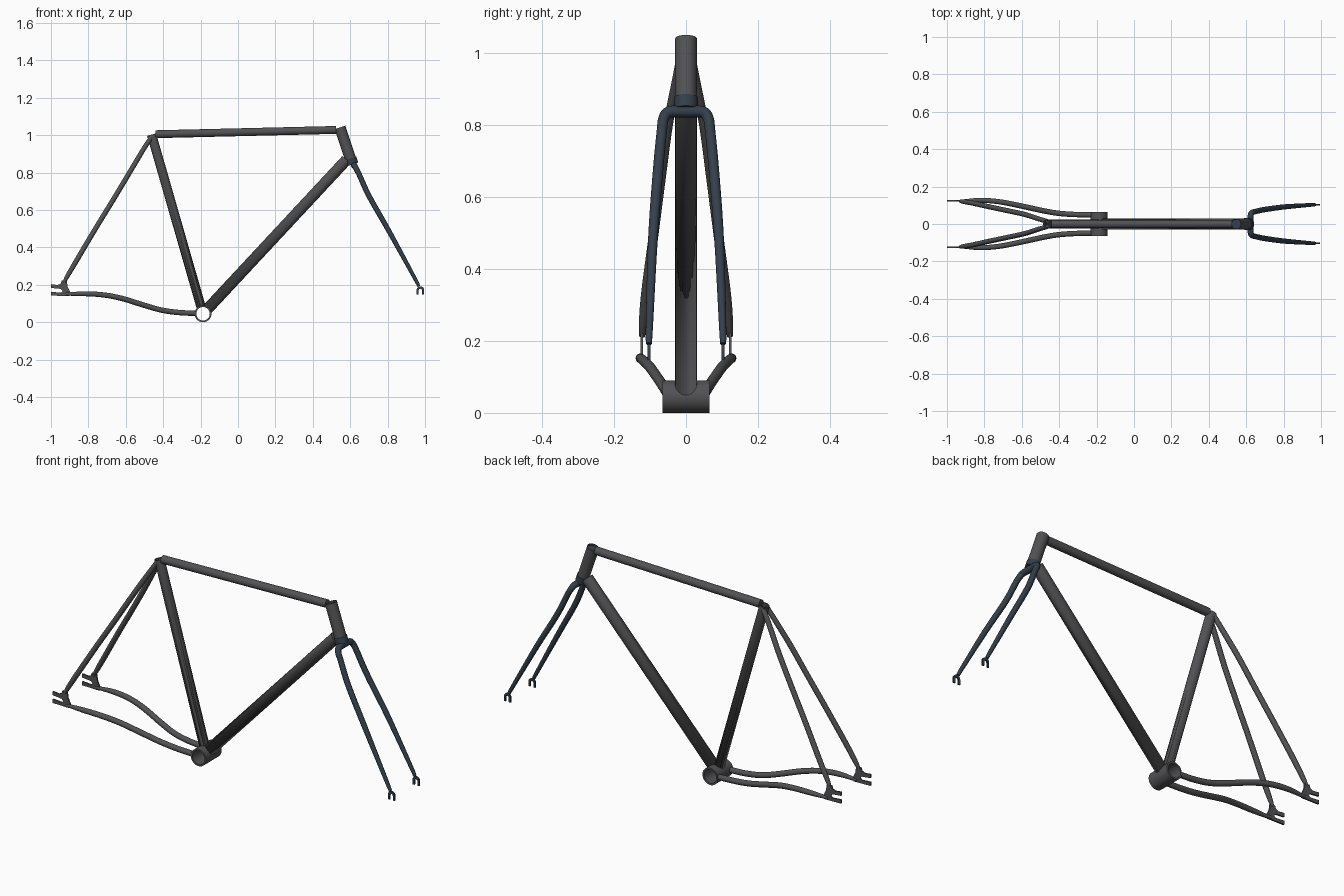
import bpy, bmesh, math
from mathutils import Vector

if "Cube" in bpy.data.objects:
    bpy.data.objects.remove(bpy.data.objects["Cube"])


def material(name, rgb):
    m = bpy.data.materials.new(name)
    m.diffuse_color = (*rgb, 1)
    m.use_nodes = True
    m.node_tree.nodes["Principled BSDF"].inputs["Base Color"].default_value = m.diffuse_color
    return m


GREY = material("frame_grey", (0.085, 0.085, 0.09))
BLUE = material("fork_blue", (0.035, 0.05, 0.07))


def finish(name, bm, mat):
    bmesh.ops.recalc_face_normals(bm, faces=bm.faces[:])
    me = bpy.data.meshes.new(name)
    bm.to_mesh(me)
    bm.free()
    me.materials.append(mat)
    ob = bpy.data.objects.new(name, me)
    bpy.context.collection.objects.link(ob)
    bpy.ops.object.select_all(action='DESELECT')
    ob.select_set(True)
    bpy.context.view_layer.objects.active = ob
    bpy.ops.object.shade_smooth_by_angle(angle=math.radians(35))
    return ob


def skin(bm, rings, closed):
    n = len(rings[0])
    pairs = list(zip(rings, rings[1:])) + ([(rings[-1], rings[0])] if closed else [])
    for a, b in pairs:
        for i in range(n):
            j = (i + 1) % n
            bm.faces.new((a[i], a[j], b[j], b[i]))
    if not closed:
        bm.faces.new(rings[0])
        bm.faces.new(rings[-1])


def smooth_path(pts, steps):
    """Catmull-Rom through (x, y, z, radius) points."""
    p = [Vector(q) for q in pts]
    p = [2 * p[0] - p[1]] + p + [2 * p[-1] - p[-2]]
    out = []
    for a, b, c, d in zip(p, p[1:], p[2:], p[3:]):
        for k in range(steps):
            t = k / steps
            out.append(0.5 * (2 * b + (c - a) * t + (2 * a - 5 * b + 4 * c - d) * t * t
                              + (3 * b - a - 3 * c + d) * t ** 3))
    return out + [p[-2]]


def sweep(name, pts, mat, steps=5, sides=20):
    path = smooth_path(pts, steps)
    pos = [q.to_3d() if len(q) == 3 else Vector(q[:3]) for q in path]
    bm, rings, t0, u = bmesh.new(), [], None, None
    for i, c in enumerate(pos):
        t = (pos[min(i + 1, len(pos) - 1)] - pos[max(i - 1, 0)]).normalized()
        u = t.orthogonal().normalized() if u is None else t0.rotation_difference(t) @ u
        t0, v = t, t.cross(u)
        rings.append([bm.verts.new(c + path[i][3] * (u * math.cos(a) + v * math.sin(a)))
                      for a in (2 * math.pi * k / sides for k in range(sides))])
    skin(bm, rings, False)
    return finish(name, bm, mat)


def tube(name, a, b, r, mat, bore=None, sides=32):
    """Straight round tube; with a bore it is open at both ends."""
    a, b = Vector(a), Vector(b)
    t = (b - a).normalized()
    u = t.orthogonal().normalized()
    v = t.cross(u)
    bm = bmesh.new()
    prof = [(a, r), (b, r)] + ([(b, bore), (a, bore)] if bore else [])
    rings = [[bm.verts.new(c + q * (u * math.cos(w) + v * math.sin(w)))
              for w in (2 * math.pi * k / sides for k in range(sides))] for c, q in prof]
    skin(bm, rings, bool(bore))
    return finish(name, bm, mat)


def plate(name, outline, y, thick, mat):
    bm = bmesh.new()
    f = bm.faces.new([bm.verts.new((x, y - thick / 2, z)) for x, z in outline])
    ext = bmesh.ops.extrude_face_region(bm, geom=[f])
    bmesh.ops.translate(bm, vec=(0, thick, 0),
                        verts=[g for g in ext["geom"] if isinstance(g, bmesh.types.BMVert)])
    return finish(name, bm, mat)


# Bottom bracket shell
BB = Vector((-0.187, 0, 0.045))
tube("bottom_bracket", BB - Vector((0, 0.065, 0)), BB + Vector((0, 0.065, 0)), 0.045, GREY, 0.036, 40)

# Main triangle
HT, HB = Vector((0.545, 0, 1.041)), Vector((0.602, 0, 0.872))
ST = Vector((-0.462, 0, 1.003))
tube("head_tube", HB, HT, 0.03, GREY, 0.026)
seat = tube("seat_tube", BB + (ST - BB).normalized() * 0.02, ST, 0.025, GREY, 0.02)
down_end = Vector((0.58, 0, 0.868))
down = tube("down_tube", BB + (down_end - BB).normalized() * 0.02, down_end, 0.03, GREY)
tube("top_tube", (-0.441, 0, 1.005), (0.525, 0, 1.028), 0.021, GREY)

# Bore the shell opening out of the tubes that meet it
cutter = tube("bore_cutter", BB - Vector((0, 0.2, 0)), BB + Vector((0, 0.2, 0)), 0.037, GREY, None, 40)
cutter.hide_render = True
for ob in (seat, down):
    m = ob.modifiers.new("bore", 'BOOLEAN')
    m.operation, m.object, m.solver = 'DIFFERENCE', cutter, 'EXACT'
    bpy.context.view_layer.objects.active = ob
    bpy.ops.object.modifier_apply(modifier=m.name)
bpy.data.objects.remove(cutter)

# Stays and dropouts, both sides
chain = [(-0.225, 0.049, 0.047, 0.0145), (-0.32, 0.051, 0.052, 0.0145), (-0.41, 0.058, 0.065, 0.0145),
         (-0.5, 0.074, 0.09, 0.0145), (-0.62, 0.1, 0.127, 0.0145), (-0.72, 0.119, 0.146, 0.014),
         (-0.82, 0.127, 0.152, 0.013), (-0.92, 0.123, 0.15, 0.008)]
stay = [(-0.462, 0.014, 0.992, 0.012), (-0.505, 0.026, 0.925, 0.013), (-0.58, 0.05, 0.8, 0.0135),
        (-0.67, 0.07, 0.65, 0.0135), (-0.765, 0.09, 0.495, 0.0135), (-0.86, 0.111, 0.335, 0.0135),
        (-0.91, 0.119, 0.25, 0.012), (-0.93, 0.122, 0.213, 0.008)]
rear = [(-0.943, 0.222), (-0.915, 0.222), (-0.911, 0.19), (-0.895, 0.157), (-0.9, 0.14),
        (-0.999, 0.142), (-0.999, 0.162), (-0.947, 0.158), (-0.938, 0.167), (-0.947, 0.178),
        (-0.999, 0.183), (-0.999, 0.203), (-0.965, 0.199), (-0.948, 0.206)]
arc = [(math.cos(math.pi * k / 10), math.sin(math.pi * k / 10)) for k in range(11)]
tip = ([(0.995, 0.147)] + [(0.975 + 0.02 * c, 0.172 + 0.02 * s) for c, s in arc] + [(0.955, 0.147)]
       + [(0.966, 0.147)] + [(0.975 + 0.009 * c, 0.17 + 0.009 * s) for c, s in reversed(arc)]
       + [(0.984, 0.147)])
for side, s in (("left", 1), ("right", -1)):
    sweep("chain_stay_" + side, [(x, s * y, z, r) for x, y, z, r in chain], GREY)
    sweep("seat_stay_" + side, [(x, s * y, z, r) for x, y, z, r in stay], GREY)
    plate("rear_dropout_" + side, rear, s * 0.123, 0.008, GREY)
    plate("fork_dropout_" + side, tip, s * 0.103, 0.008, BLUE)

# Fork: steerer, crown race and one swept pair of blades
axis = (HB - HT).normalized()
tube("steerer", HB + axis * 0.02, HT - axis * -0.008, 0.0255, BLUE)
tube("crown_race", HB - axis * 0.004, HB + axis * 0.03, 0.033, BLUE)
half = [(0.967, 0.103, 0.192, 0.008), (0.945, 0.102, 0.235, 0.01), (0.81, 0.092, 0.482, 0.0135),
        (0.703, 0.078, 0.67, 0.0145), (0.65, 0.067, 0.785, 0.0145), (0.633, 0.062, 0.818, 0.015),
        (0.624, 0.047, 0.836, 0.016)]
blades = half + [(0.621, 0, 0.838, 0.017)] + [(x, -y, z, r) for x, y, z, r in reversed(half)]
sweep("fork_blades", blades, BLUE)
